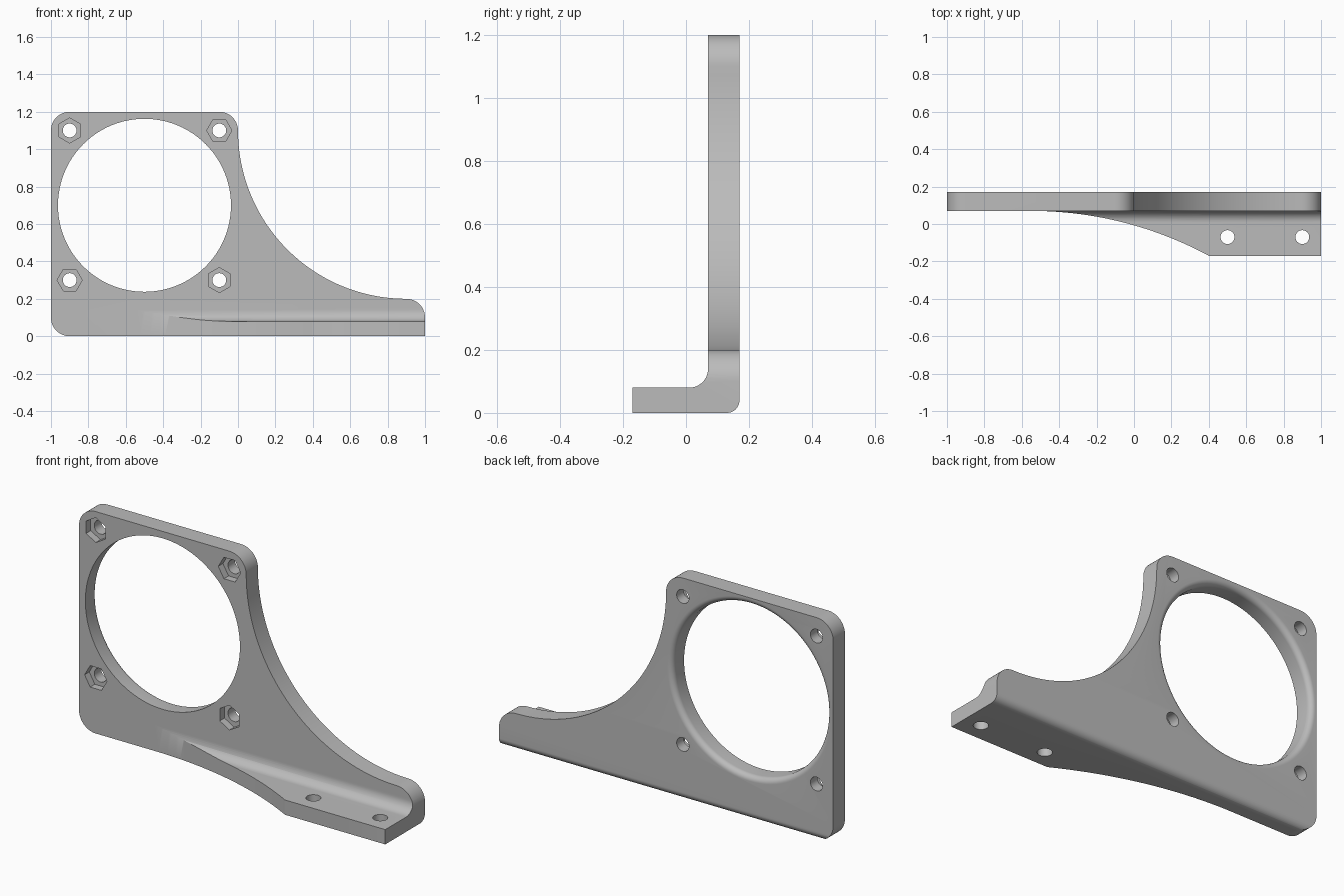
import bpy, bmesh
from math import sin, cos, pi, radians
from mathutils import Vector

cube = bpy.data.objects.get("Cube")
if cube:
    bpy.data.objects.remove(cube, do_unlink=True)

mat = bpy.data.materials.new("grey plastic")
mat.use_nodes = True
GREY = (0.5, 0.5, 0.5, 1)
mat.diffuse_color = GREY
mat.node_tree.nodes["Principled BSDF"].inputs["Base Color"].default_value = GREY


def arc(cx, cy, r, a0, a1, n=12):
    """Points along an arc, angles in degrees."""
    angles = [radians(a0 + (a1 - a0) * i / n) for i in range(n + 1)]
    return [(cx + r * cos(a), cy + r * sin(a)) for a in angles]


# 2D outline plus depth to 3D, for outlines drawn across x, y or z
PLACE = {
    "x": lambda u, v, d: (d, u, v),
    "y": lambda u, v, d: (u, d, v),
    "z": lambda u, v, d: (u, v, d),
}


def loft(name, axis, sections):
    """Closed solid through (depth, outline) sections of equal point count."""
    bm = bmesh.new()
    rings = [[bm.verts.new(Vector(PLACE[axis](u, v, d))) for u, v in pts]
             for d, pts in sections]
    n = len(rings[0])
    for a, b in zip(rings, rings[1:]):
        for i in range(n):
            j = (i + 1) % n
            bm.faces.new((a[i], a[j], b[j], b[i]))
    bm.faces.new(rings[0])
    bm.faces.new(rings[-1])
    bmesh.ops.recalc_face_normals(bm, faces=bm.faces)
    mesh = bpy.data.meshes.new(name)
    bm.to_mesh(mesh)
    bm.free()
    obj = bpy.data.objects.new(name, mesh)
    bpy.context.collection.objects.link(obj)
    mesh.materials.append(mat)
    return obj


def prism(name, axis, pts, lo, hi):
    return loft(name, axis, [(lo, pts), (hi, pts)])


def circle(cx, cy, r, n=32, turn=0):
    return arc(cx, cy, r, turn, turn + 360, n)[:-1]


def combine(obj, tool, operation):
    """Apply a boolean and discard the tool."""
    mod = obj.modifiers.new("cut", 'BOOLEAN')
    mod.operation = operation
    mod.solver = 'EXACT'
    mod.object = tool
    bpy.context.view_layer.objects.active = obj
    bpy.ops.object.modifier_apply(modifier=mod.name)
    bpy.data.objects.remove(tool, do_unlink=True)


FRONT, BACK, FOOT = 0.07, 0.17, 0.08

# L-shaped cross-section with filleted inner corner and rounded heel
section = ([(-0.17, 0)] + arc(BACK - 0.04, 0.04, 0.04, -90, 0)
           + [(BACK, 1.3), (FRONT, 1.3)]
           + arc(FRONT - 0.06, FOOT + 0.06, 0.06, 0, -90) + [(-0.17, FOOT)])
bracket = prism("fan_bracket", "x", section, -1.1, 1.1)

# Front outline: rounded square flowing into a concave sweep and a low tail
outline = ([(-0.9, -0.1), (1, -0.1)] + arc(0.9, 0.1, 0.1, 0, 90)
           + arc(0.9, 1.1, 0.9, 270, 180, 48)[1:]
           + arc(-0.1, 1.1, 0.1, 0, 90)[1:]
           + arc(-0.9, 1.1, 0.1, 90, 180)
           + arc(-0.9, 0.1, 0.1, 180, 270))
combine(bracket, prism("outline", "y", outline, -0.4, 0.4), 'INTERSECT')

# Foot outline: curves out from the plate to full width
foot = ([(-1.2, 0.4), (-1.2, FRONT)] + arc(-0.55, FRONT - 2, 2, 90, 59.5, 40)
        + [(0.5, -0.4), (1.2, -0.4), (1.2, 0.4)])
combine(bracket, prism("foot_outline", "z", foot, -0.2, 1.5), 'INTERSECT')

# Fan opening with a rounded rear lip
R, LIP = 0.4625, 0.03
lip = [(BACK - LIP + LIP * sin(a), R + LIP * (1 - cos(a)))
       for a in [pi / 2 * i / 8 for i in range(9)]]
rings = [(-0.4, R)] + lip + [(0.3, R + LIP)]
combine(bracket, loft("opening", "y",
                      [(d, circle(-0.5, 0.7, r, 96)) for d, r in rings]), 'DIFFERENCE')

# Corner screw holes with hexagonal nut pockets in the front
for x in (-0.9, -0.1):
    for z in (0.3, 1.1):
        turn = 30 if (x < -0.5) == (z > 0.7) else 0
        combine(bracket, prism("screw", "y", circle(x, z, 0.037), -0.4, 0.4), 'DIFFERENCE')
        combine(bracket, prism("nut", "y", circle(x, z, 0.067, 6, turn),
                               -0.1, FRONT + 0.04), 'DIFFERENCE')

# Mounting holes through the foot
for x in (0.5, 0.9):
    combine(bracket, prism("mount", "z", circle(x, -0.07, 0.037), -0.1, 0.15), 'DIFFERENCE')

# Smooth curves, sharp edges
bpy.ops.object.select_all(action='DESELECT')
bracket.select_set(True)
bpy.context.view_layer.objects.active = bracket
bpy.ops.object.shade_smooth_by_angle(angle=radians(30))
